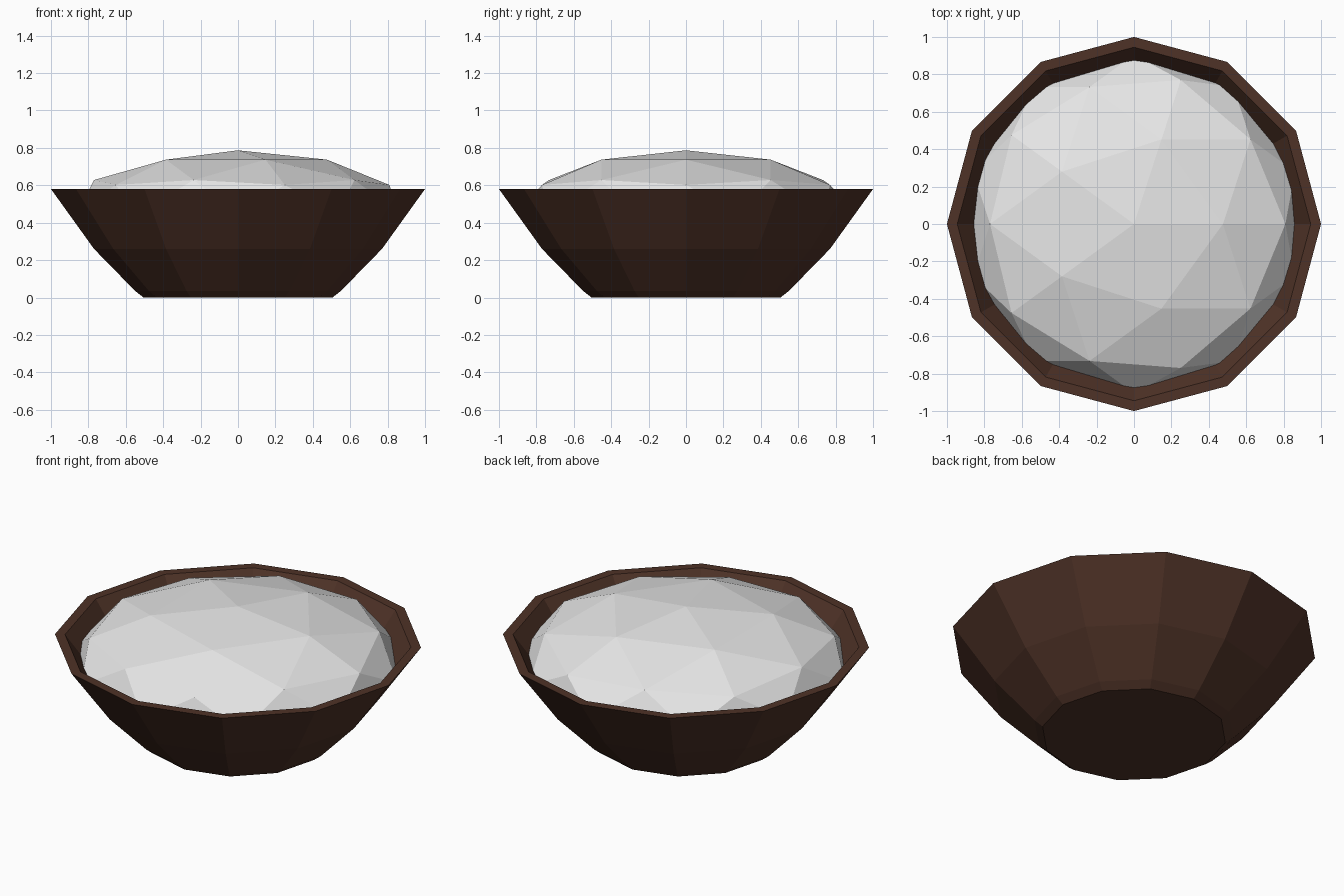
import bpy, bmesh
from math import cos, sin, pi
from mathutils import Matrix, Vector

cube = bpy.data.objects.get("Cube")
if cube:
    bpy.data.objects.remove(cube, do_unlink=True)

SIDES = 12


def material(name, rgb):
    mat = bpy.data.materials.new(name)
    mat.use_nodes = True
    colour = (*rgb, 1)
    mat.diffuse_color = colour
    shader = next(n for n in mat.node_tree.nodes if n.type == 'BSDF_PRINCIPLED')
    shader.inputs["Base Color"].default_value = colour
    return mat


def make_object(name, bm, mat):
    bmesh.ops.recalc_face_normals(bm, faces=bm.faces)
    mesh = bpy.data.meshes.new(name)
    bm.to_mesh(mesh)
    bm.free()
    mesh.materials.append(mat)
    obj = bpy.data.objects.new(name, mesh)
    bpy.context.collection.objects.link(obj)
    return obj


brown = material("dark brown wood", (0.077, 0.032, 0.020))
white = material("white filling", (0.8, 0.8, 0.8))

# Bowl: a (radius, height) profile turned into faceted rings, outside then inside
profile = [(0.505, 0), (0.55, 0.035), (0.77, 0.26), (1, 0.58),
           (0.945, 0.58), (0.71, 0.26), (0.5, 0.05)]
bm = bmesh.new()
rings = []
for r, z in profile:
    angles = [2 * pi * i / SIDES for i in range(SIDES)]
    rings.append([bm.verts.new((r * cos(a), r * sin(a), z)) for a in angles])
for low, high in zip(rings, rings[1:]):
    for i in range(SIDES):
        j = (i + 1) % SIDES
        bm.faces.new((low[i], low[j], high[j], high[i]))
bm.faces.new(rings[0])
bm.faces.new(rings[-1])
make_object("bowl", bm, brown)

# Filling: a flattened faceted ball, trimmed to sit just inside the bowl wall
bm = bmesh.new()
bmesh.ops.create_icosphere(
    bm, subdivisions=2, radius=1,
    matrix=Matrix.Translation((0, 0, 0.452)) @ Matrix.Diagonal((0.905, 0.905, 0.335, 1)))


def trim(point, normal):
    geom = bm.verts[:] + bm.edges[:] + bm.faces[:]
    cut = bmesh.ops.bisect_plane(bm, geom=geom, plane_co=point, plane_no=normal,
                                 clear_outer=True)["geom_cut"]
    edges = [e for e in cut if isinstance(e, bmesh.types.BMEdge)]
    if edges:
        bmesh.ops.holes_fill(bm, edges=edges)


(r_top, z_top), (r_low, z_low) = profile[4:6]
apothem = cos(pi / SIDES)
for i in range(SIDES):
    a = 2 * pi * (i + 0.5) / SIDES
    out = Vector((cos(a), sin(a), 0))
    rise = out * (r_top - r_low) * apothem + Vector((0, 0, z_top - z_low))
    side = Vector((-sin(a), cos(a), 0))
    trim(out * (r_top * apothem + 0.008) + Vector((0, 0, z_top)), side.cross(rise))
trim(Vector((0, 0, 0.4)), Vector((0, 0, -1)))
make_object("filling", bm, white)
